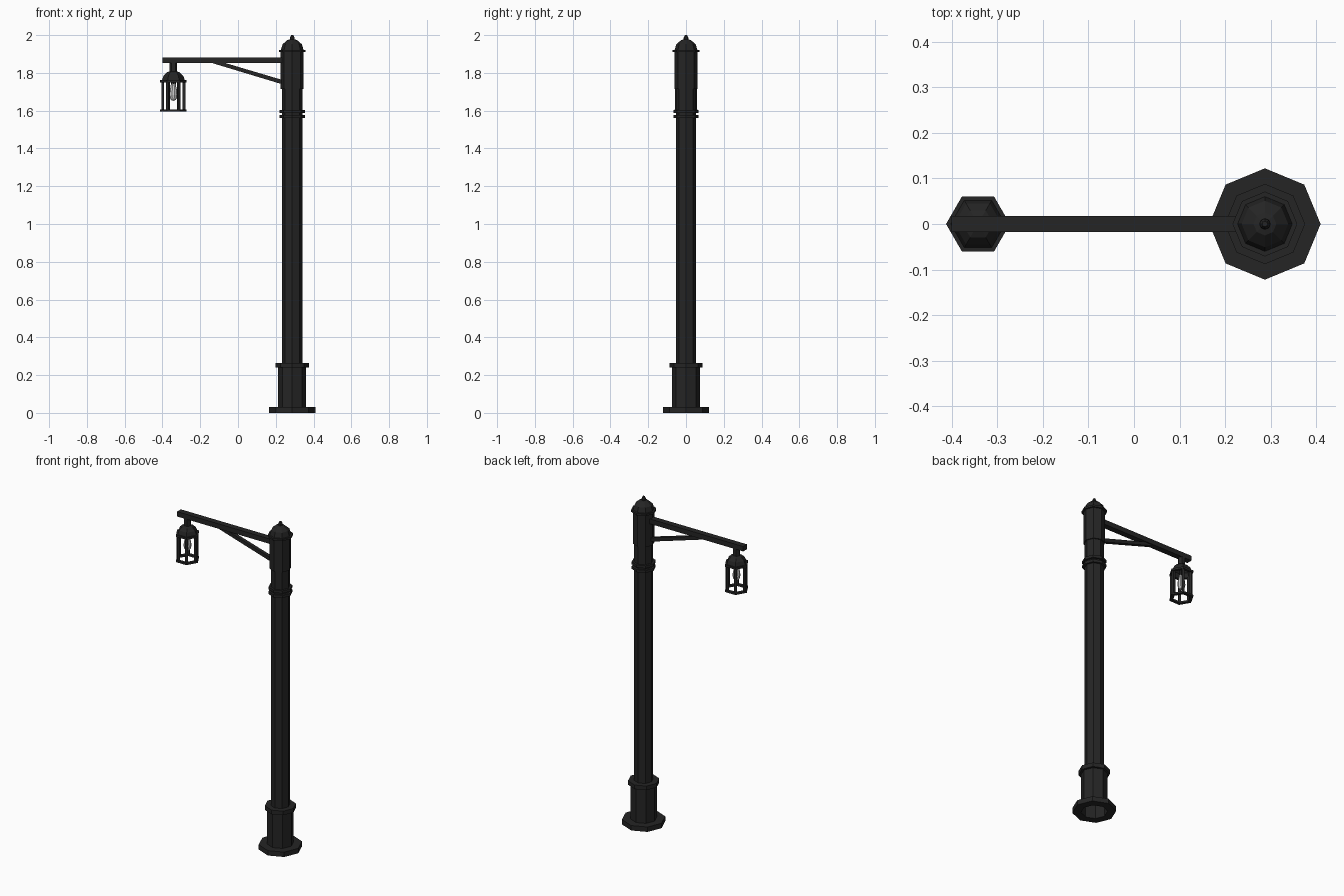
import bpy, bmesh, math
from mathutils import Vector

if "Cube" in bpy.data.objects:
    bpy.data.objects.remove(bpy.data.objects["Cube"])

POLE_X, LAMP_X = 0.287, -0.342


def material(name, color):
    m = bpy.data.materials.new(name)
    m.diffuse_color = color
    m.use_nodes = True
    m.node_tree.nodes["Principled BSDF"].inputs["Base Color"].default_value = m.diffuse_color
    return m


IRON = material("dark_iron", (0.018, 0.018, 0.018, 1))
GLASS = material("bulb_glass", (0.6, 0.6, 0.6, 1))


def finish(name, bm, mat=IRON):
    bmesh.ops.remove_doubles(bm, verts=bm.verts, dist=1e-5)
    bmesh.ops.recalc_face_normals(bm, faces=bm.faces)
    me = bpy.data.meshes.new(name)
    bm.to_mesh(me)
    bm.free()
    me.materials.append(mat)
    ob = bpy.data.objects.new(name, me)
    bpy.context.collection.objects.link(ob)
    return ob


def lathe(name, profile, sides, x, mat=IRON, loop=False):
    """Faceted turned part: (radius, z) profile around a vertical axis at x."""
    bm = bmesh.new()
    rings = []
    for r, z in profile:
        if r == 0:
            rings.append([bm.verts.new((x, 0, z))] * sides)
        else:
            rings.append([bm.verts.new((x + r * math.cos(math.tau * i / sides),
                                        r * math.sin(math.tau * i / sides), z))
                          for i in range(sides)])
    if loop:
        rings.append(rings[0])
    for a, b in zip(rings, rings[1:]):
        for i in range(sides):
            j = (i + 1) % sides
            quad = list(dict.fromkeys((a[i], a[j], b[j], b[i])))
            bm.faces.new(quad)
    return finish(name, bm, mat)


def extrude_xz(name, outline, half_width):
    """Side outline in the xz plane, extruded evenly to both sides in y."""
    bm = bmesh.new()
    face = bm.faces.new([bm.verts.new((x, -half_width, z)) for x, z in outline])
    new = bmesh.ops.extrude_face_region(bm, geom=[face])["geom"]
    bmesh.ops.translate(bm, vec=Vector((0, 2 * half_width, 0)),
                        verts=[v for v in new if isinstance(v, bmesh.types.BMVert)])
    return finish(name, bm)


# Pedestal: foot plate, lower drum and collar, open underneath
lathe("pedestal", [(0.074, 0.24), (0.074, 0), (0.122, 0), (0.122, 0.03), (0.074, 0.03),
                   (0.074, 0.24), (0.088, 0.24), (0.088, 0.265), (0.054, 0.265)], 8, POLE_X)

# Octagonal shaft with two trim rings
lathe("shaft", [(0.054, 0.26), (0.054, 1.72)], 8, POLE_X)
for k, z in enumerate((1.56, 1.588)):
    lathe(f"shaft_ring_{k + 1}", [(0.054, z), (0.067, z), (0.067, z + 0.016),
                                  (0.054, z + 0.016)], 8, POLE_X, loop=True)

# Pole head with eave, dome and finial
lathe("pole_head", [(0.054, 1.715), (0.061, 1.715), (0.061, 1.91), (0.071, 1.91),
                    (0.071, 1.922), (0.060, 1.922), (0.051, 1.952), (0.025, 1.974),
                    (0.012, 1.977), (0.012, 1.988), (0.006, 2.0), (0, 2.0)], 8, POLE_X)

# Horizontal arm and diagonal brace
extrude_xz("arm", [(-0.40, 1.852), (0.25, 1.852), (0.25, 1.882), (-0.40, 1.882)], 0.018)
extrude_xz("brace", [(-0.14, 1.853), (0.24, 1.738), (0.24, 1.761), (-0.07, 1.853)], 0.011)

# Lantern roof with hanging neck, open underneath
lathe("lantern_roof", [(0.052, 1.75), (0.070, 1.75), (0.070, 1.762), (0.060, 1.762),
                       (0.052, 1.785), (0.034, 1.803), (0.020, 1.808), (0.020, 1.853)],
      6, LAMP_X)
lathe("lantern_ceiling", [(0.052, 1.75), (0.048, 1.78), (0.03, 1.797), (0, 1.797)], 6, LAMP_X)

# Lantern bottom rim
lathe("lantern_rim", [(0.050, 1.595), (0.070, 1.595), (0.070, 1.606), (0.050, 1.606)],
      6, LAMP_X, loop=True)

# Six corner posts
bm = bmesh.new()
for i in range(6):
    a = math.tau * i / 6
    c = Vector((LAMP_X + 0.056 * math.cos(a), 0.056 * math.sin(a), 1.678))
    vs = bmesh.ops.create_cube(bm, size=1)["verts"]
    bmesh.ops.scale(bm, vec=(0.015, 0.015, 0.148), verts=vs)
    rot = Vector((1, 0, 0)).rotation_difference(Vector((math.cos(a), math.sin(a), 0))) \
        if i != 3 else Vector((1, 0, 0)).rotation_difference(Vector((1, 0, 0)))
    bmesh.ops.rotate(bm, cent=(0, 0, 0), matrix=rot.to_matrix(), verts=vs)
    bmesh.ops.translate(bm, vec=c, verts=vs)
finish("lantern_posts", bm)

# Bulb and socket
lathe("bulb_socket", [(0, 1.74), (0.014, 1.74), (0.014, 1.80)], 8, LAMP_X)
lathe("bulb", [(0, 1.652), (0.012, 1.656), (0.019, 1.667), (0.022, 1.684),
               (0.020, 1.705), (0.015, 1.727), (0.013, 1.745)], 10, LAMP_X, GLASS)
